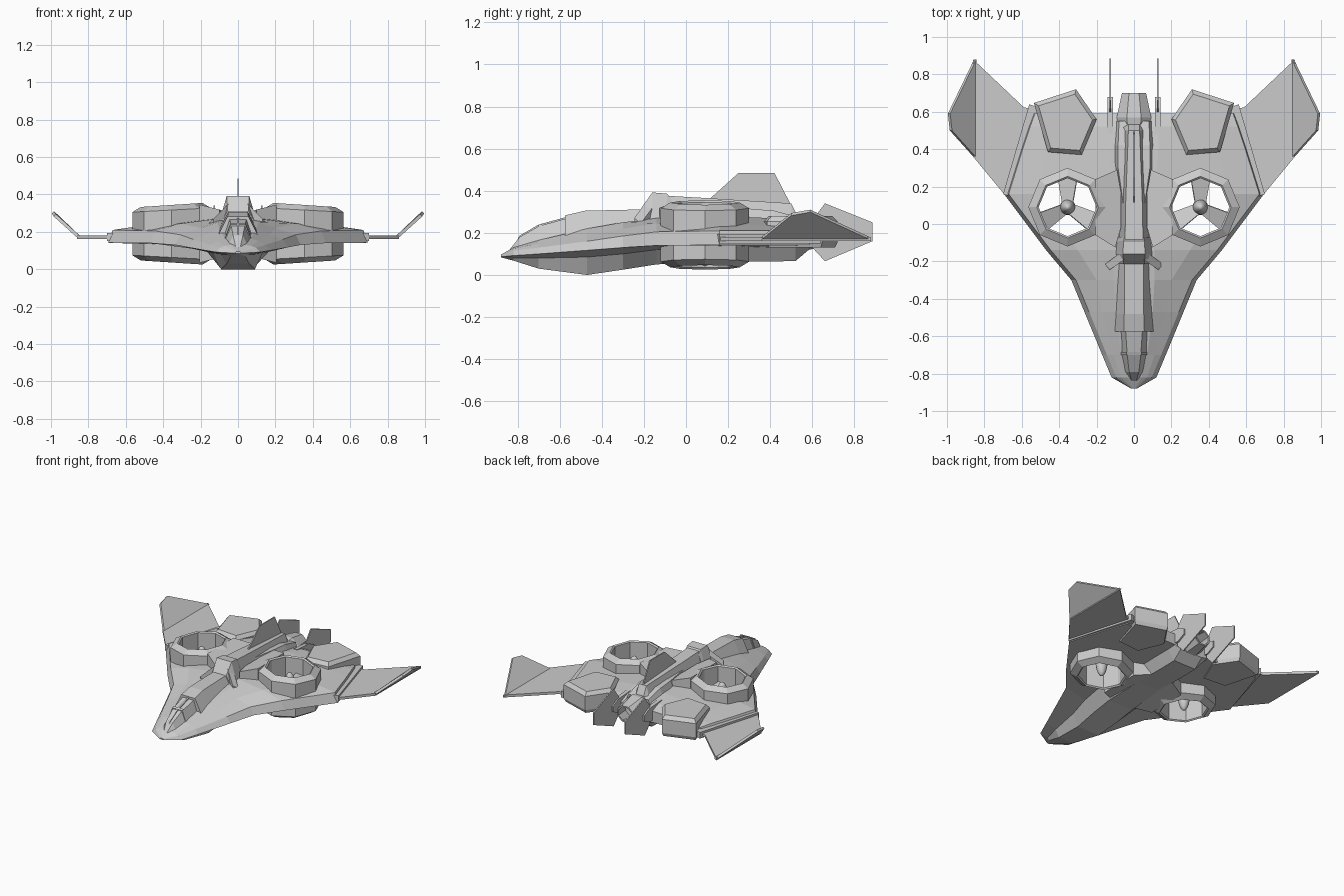
import bpy, bmesh
from math import sin, cos, pi, radians
from mathutils import Matrix, Vector

if "Cube" in bpy.data.objects:
    bpy.data.objects.remove(bpy.data.objects["Cube"])


def add(name, bm, mirror=False):
    bmesh.ops.recalc_face_normals(bm, faces=bm.faces)
    me = bpy.data.meshes.new(name)
    bm.to_mesh(me)
    bm.free()
    ob = bpy.data.objects.new(name, me)
    bpy.context.collection.objects.link(ob)
    if mirror:
        ob.modifiers.new("mirror", 'MIRROR').use_mirror_merge = False
    return ob


def loft(name, rings, mirror=False, closed=False):
    """Skin a list of equal-length point rings, capped unless closed."""
    bm = bmesh.new()
    rs = [[bm.verts.new(p) for p in r] for r in rings]
    n = len(rs[0])
    pairs = list(zip(rs, rs[1:])) + ([(rs[-1], rs[0])] if closed else [])
    for a, b in pairs:
        for i in range(n):
            j = (i + 1) % n
            bm.faces.new((a[i], a[j], b[j], b[i]))
    if not closed:
        bm.faces.new(rs[0])
        bm.faces.new(rs[-1])
    return add(name, bm, mirror)


def plan_prism(name, pts, z0, z1, mirror=True):
    return loft(name, [[(x, y, z) for x, y in pts] for z in (z0, z1)], mirror)


def side_prism(name, pts, x0, x1, mirror=False):
    return loft(name, [[(x, y, z) for y, z in pts] for x in (x0, x1)], mirror)


def sym(y, half):
    """Full ring from a half section that starts and ends on x = 0."""
    full = half + [(-x, z) for x, z in reversed(half) if x > 0]
    return [(x, y, z) for x, z in full]


def trapezoids(name, secs):
    return loft(name, [[(-b, y, zb), (b, y, zb), (t, y, zt), (-t, y, zt)]
                       for y, b, zb, t, zt in secs])


def octagon(cx, cy, r, z):
    return [(cx + r * cos(i * pi / 4), cy + r * sin(i * pi / 4), z) for i in range(8)]


FX, FY = 0.355, 0.09

# Delta hull: y, edge x, edge top z, edge bottom z, deck (x, z), shoulder (x, z), root (x, z), keel (x, z)
hull_secs = [
    (-.88, .015, .094, .086, (.004, .096), (.008, .095), (.008, .085), (.004, .084)),
    (-.82, .12, .115, .092, (.04, .13), (.07, .125), (.06, .08), (.04, .068)),
    (-.70, .17, .13, .10, (.07, .165), (.11, .15), (.09, .08), (.06, .03)),
    (-.47, .265, .16, .117, (.10, .22), (.17, .185), (.13, .085), (.09, .0)),
    (-.30, .335, .185, .13, (.11, .25), (.20, .22), (.17, .10), (.10, .025)),
    (-.14, .47, .205, .14, (.11, .27), (.30, .245), (.18, .12), (.10, .05)),
    (.16, .695, .21, .142, (.11, .28), (.50, .235), (.14, .13), (.09, .066)),
    (.40, .62, .21, .142, (.13, .27), (.46, .235), (.14, .135), (.09, .064)),
    (.52, .58, .21, .142, (.13, .25), (.44, .23), (.14, .135), (.09, .066)),
    (.59, .555, .205, .142, (.13, .22), (.42, .215), (.14, .138), (.09, .125)),
]
hull = loft("hull", [sym(y, [(0, d[1]), d, s, (w - min(.025, w / 4), et), (w, eb), u, k, (0, k[1])])
                     for y, w, et, eb, d, s, u, k in hull_secs])

# Through holes for the lift fans
cutter = loft("fan_hole_cutter", [octagon(FX, FY, .18, z) for z in (-.2, .6)], True)
cutter.hide_render = True
cutter.display_type = 'WIRE'
cut = hull.modifiers.new("fan_holes", 'BOOLEAN')
cut.object, cut.operation, cut.solver = cutter, 'DIFFERENCE', 'EXACT'


def taper(ob):
    """Thin the fan housings toward the wing tips."""
    for v in ob.data.vertices:
        v.co.z = .19 + (v.co.z - .19) * (1 - .4 * (v.co.x - .2))


# Fan ducts
duct_profile = [(.21, .055), (.21, .325), (.165, .354), (.155, .345), (.155, .035), (.165, .026)]
taper(loft("fan_duct", [octagon(FX, FY, r, z) for r, z in duct_profile], True, True))

# Fairings joining each duct to the spine
bridge = [(.205, .24), (.09, .29), (.07, .17), (.07, -.02), (.10, -.125), (.205, -.06)]
taper(loft("duct_fairing", [[(x, y, .19 + s * (.115 + .3 * (x - .07))) for x, y in bridge]
                            for s in (-1, 1)], True))

# Fan hubs and three blades
bm = bmesh.new()
bmesh.ops.create_uvsphere(bm, u_segments=16, v_segments=10, radius=.042,
                          matrix=Matrix.Translation((FX, FY, .17)) @ Matrix.Diagonal((1, 1, 3.1, 1)))
hub = add("fan_hub", bm, True)
hub.data.shade_smooth()
for k in range(3):
    blade = plan_prism("fan_blade", [(.02, -.03), (.157, -.055), (.157, .055), (.02, .03)], -.005, .005)
    blade.data.transform(Matrix.Translation((FX, FY, .21)) @ Matrix.Rotation(radians(90 + 120 * k), 4, 'Z')
                         @ Matrix.Rotation(radians(20), 4, 'X'))

# Pentagonal rear pods with bevelled lids
pod = [(.535, .647), (.31, .72), (.20, .56), (.28, .37), (.46, .385)]
cx, cy = .357, .536


def pod_ring(f, z):
    return [(cx + (x - cx) * f, cy + (y - cy) * f, z) for x, y in pod]


loft("rear_pod", [pod_ring(.93, .13), pod_ring(1, .155), pod_ring(1, .255), pod_ring(.86, .28)], True)

# Wings and upturned tips
plan_prism("wing", [(.60, .12), (.695, .16), (.86, .36), (.86, .88), (.59, .625), (.50, .60)], .162, .180)
tip = [(.855, .355, .165), (.985, .50, .282), (.995, .59, .298), (.855, .88, .165)]
loft("winglet", [tip, [(x - .012, y, z + .012) for x, y, z in tip]], True)
plan_prism("wing_root_rail", [(.64, .14), (.70, .16), (.56, .64), (.50, .62)], .15, .195)

# Canopy, cowling, collar and spine
trapezoids("canopy", [(-.84, .03, .10, .012, .118), (-.79, .055, .12, .026, .18),
                      (-.70, .075, .14, .036, .232), (-.57, .085, .15, .045, .268)])
trapezoids("canopy_frame", [(-.70, .079, .14, .040, .238), (-.685, .081, .14, .041, .244)])
side_prism("canopy_ridge", [(-.84, .10), (-.79, .187), (-.70, .239), (-.57, .275), (-.57, .15)], -.006, .006)
trapezoids("canopy_cowling", [(-.575, .112, .17, .055, .283), (-.48, .115, .18, .052, .305),
                              (-.18, .115, .20, .05, .312)])
trapezoids("collar", [(-.215, .11, .22, .055, .312), (-.16, .105, .24, .06, .392),
                      (-.09, .10, .24, .055, .386), (-.07, .10, .24, .052, .36)])
arm = [(.055, -.14), (.155, -.215), (.13, -.245), (.05, -.19)]
loft("collar_arm", [[(x, y, .20) for x, y in arm],
                    [(x, y, .35 - 1.0 * (x - .05)) for x, y in arm]], True)
trapezoids("spine", [(-.09, .09, .24, .048, .376), (.10, .08, .24, .045, .365),
                     (.50, .07, .22, .03, .340), (.54, .09, .20, .03, .26)])
trapezoids("engine_cowl", [(.06, .085, .20, .05, .32), (.30, .125, .18, .085, .315),
                           (.42, .142, .17, .085, .305), (.55, .13, .15, .08, .27)])

# Dorsal fin
side_prism("dorsal_fin", [(.10, .35), (.25, .485), (.42, .485), (.50, .33)], -.004, .004)

# Hollow exhaust nozzle
nozzle = [(.50, .085), (.57, .10), (.70, .07), (.70, .058), (.60, .075), (.59, .0)]
loft("exhaust_nozzle", [[(r * cos(pi / 8 + i * pi / 4), y, .20 + .9 * r * sin(pi / 8 + i * pi / 4))
                         for i in range(8)] for y, r in nozzle])

# Twin tail vanes and their mounts
side_prism("tail_vane", [(.60, .26), (.66, .34), (.885, .25), (.885, .16), (.66, .065), (.60, .13)],
           .122, .130, True)
side_prism("tail_vane_mount", [(.48, .16), (.48, .26), (.62, .25), (.68, .22), (.68, .18), (.62, .15)],
           .113, .141, True)
